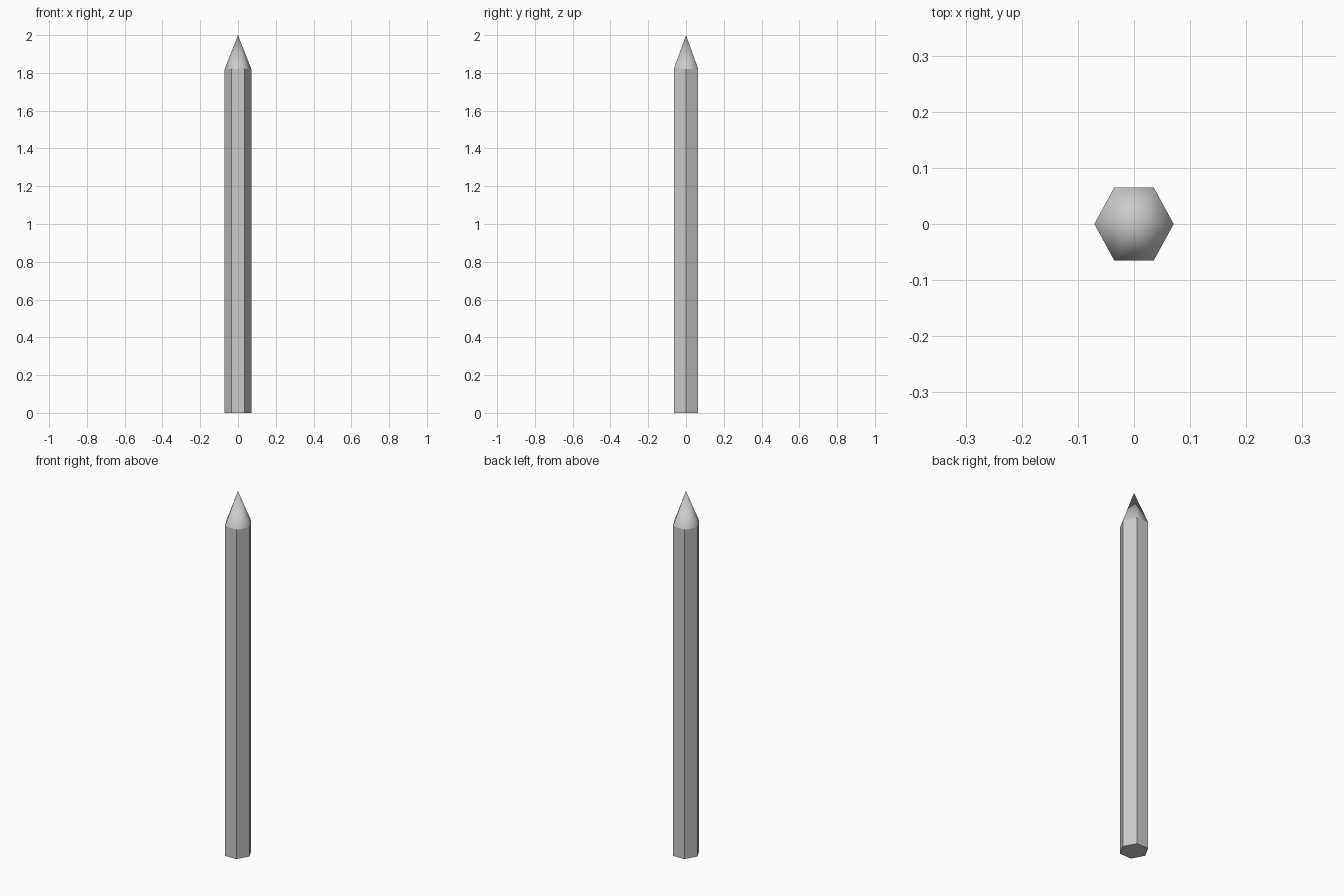
import bpy

if "Cube" in bpy.data.objects:
    bpy.data.objects.remove(bpy.data.objects["Cube"])

RX = 0.0707          # corner radius along x
Y_SCALE = 0.0647 / (RX * 0.866)  # hexagon is slightly wide in y
SHOULDER, TIP = 1.82, 2.0


def hexagonal(name, top_radius, z0, z1, fill, smooth):
    bpy.ops.mesh.primitive_cone_add(
        vertices=6, radius1=RX, radius2=top_radius, depth=z1 - z0,
        end_fill_type=fill, location=(0, 0, (z0 + z1) / 2),
        rotation=(0, 0, 1.5707963))
    obj = bpy.context.object
    obj.name = name
    # corners on +x and -x
    bpy.ops.object.transform_apply(location=True, rotation=True, scale=True)
    obj.scale.y = Y_SCALE
    bpy.ops.object.transform_apply(location=True, rotation=True, scale=True)
    if smooth:
        bpy.ops.object.shade_smooth()
    return obj


# Faceted six-sided shaft
hexagonal("shaft", RX, 0, SHOULDER, 'NGON', False)
# Smooth-shaded six-sided point
hexagonal("point", 0, SHOULDER, TIP, 'NOTHING', True)
